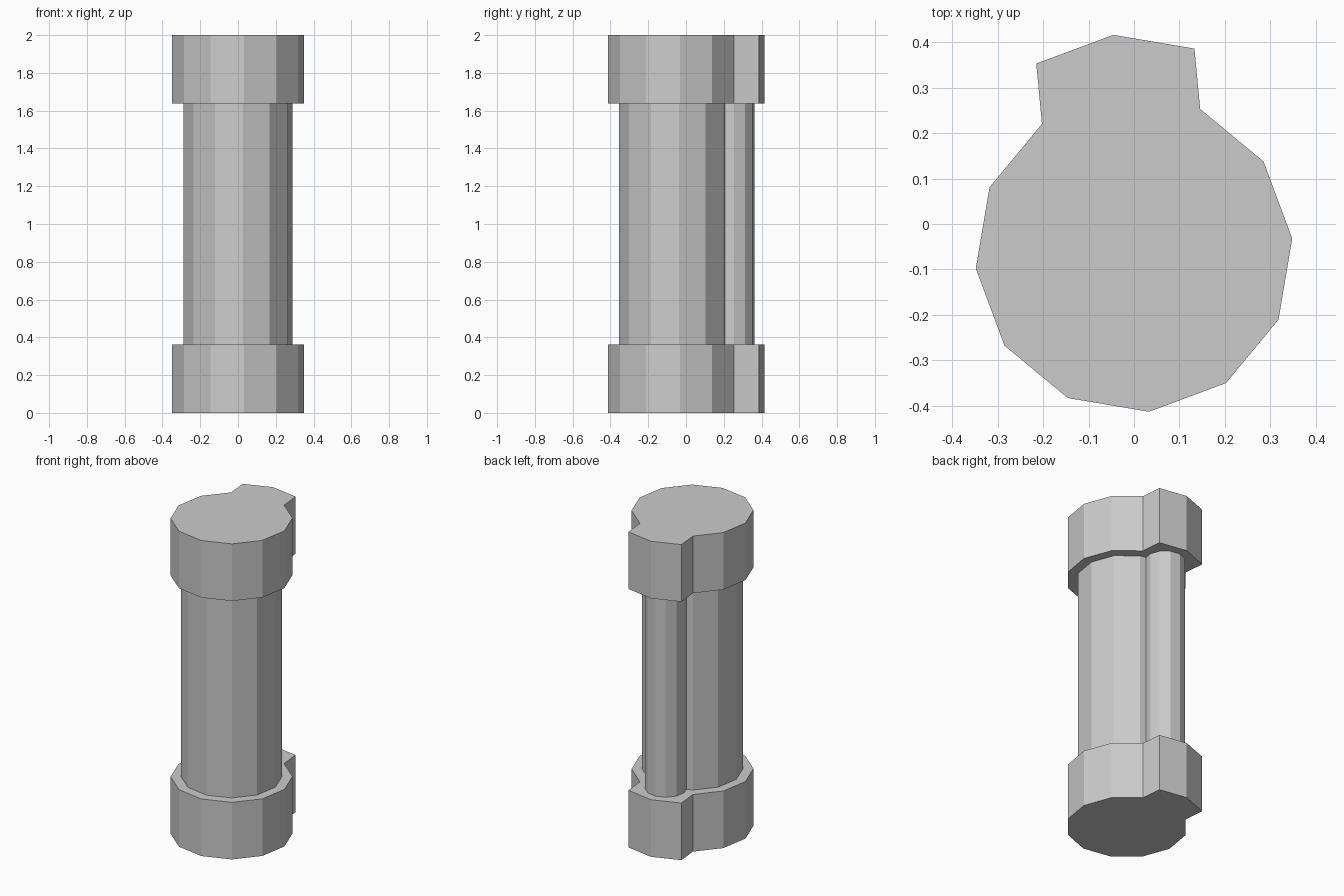
import bpy, bmesh
from math import sin, cos, radians

if "Cube" in bpy.data.objects:
    bpy.data.objects.remove(bpy.data.objects["Cube"])

CENTRE = (0.0, -0.065)
TURN = 5.4            # rotation of every 12-sided ring, in degrees
CAP_H = 0.362


def ring(centre, r):
    angles = [radians(TURN + 30 * i) for i in range(12)]
    return [(centre[0] + r * cos(a), centre[1] + r * sin(a)) for a in angles]


def prism(name, outline, z0, z1):
    bm = bmesh.new()
    face = bm.faces.new([bm.verts.new((x, y, z0)) for x, y in outline])
    ext = bmesh.ops.extrude_face_region(bm, geom=[face], use_keep_orig=True)
    top = [v for v in ext["geom"] if isinstance(v, bmesh.types.BMVert)]
    bmesh.ops.translate(bm, verts=top, vec=(0, 0, z1 - z0))
    bmesh.ops.recalc_face_normals(bm, faces=bm.faces)
    mesh = bpy.data.meshes.new(name)
    bm.to_mesh(mesh)
    bm.free()
    obj = bpy.data.objects.new(name, mesh)
    bpy.context.collection.objects.link(obj)
    return obj


# End caps: a 12-sided ring whose two rear sides are pushed out over the pipe
big = ring(CENTRE, 0.35)
pushed = [(x - 0.0125, y + 0.133) for x, y in big[2:5]]
cap_outline = big[:3] + pushed + big[4:]
prism("bottom_cap", cap_outline, 0, CAP_H)
prism("top_cap", cap_outline, 2 - CAP_H, 2)

# Main column and the thin pipe at its back
prism("column", ring(CENTRE, 0.29), CAP_H, 2 - CAP_H)
prism("back_pipe", ring((-0.029, 0.242), 0.12), CAP_H, 2 - CAP_H)
